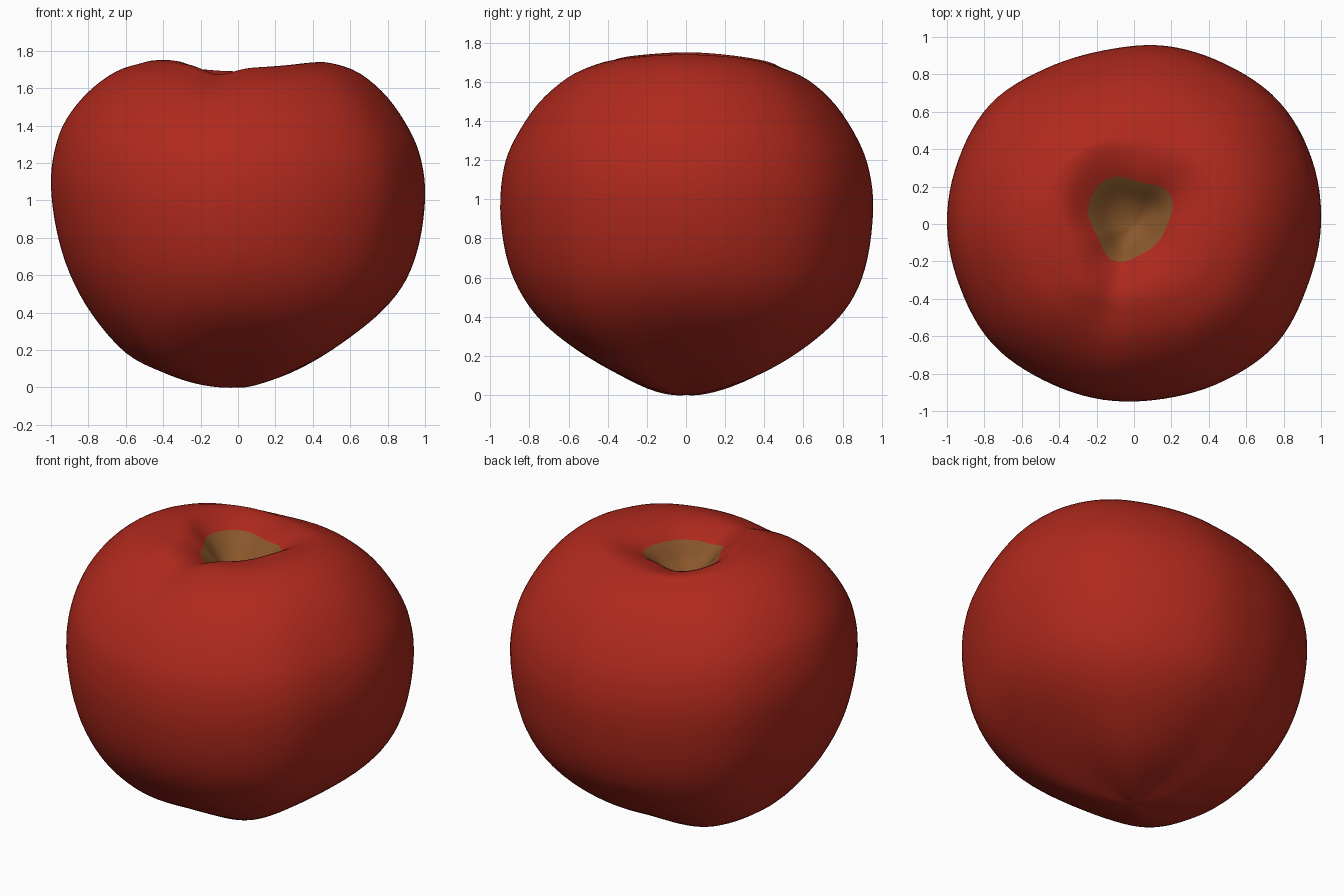
import bpy, bmesh, math

if "Cube" in bpy.data.objects:
    bpy.data.objects.remove(bpy.data.objects["Cube"])

SEG = 108      # steps around
SUB = 4        # steps between profile points

# shared radii of the profile, from the base, over the crown, into the stem pit
R = [0, .2, .4, .6, .78, .9, .97, 1, .98, .92, .8, .65, .5, .4, .3, .2, .1, 0]
# heights of the profile towards right, back, left, front
Z = [
    [0, .05, .14, .27, .42, .58, .78, 1.02, 1.21, 1.37, 1.55, 1.68, 1.735, 1.735, 1.71, 1.65, 1.54, 1.50],
    [0, .04, .11, .22, .36, .51, .70, .95, 1.14, 1.30, 1.48, 1.61, 1.67, 1.69, 1.68, 1.64, 1.54, 1.50],
    [0, .015, .08, .185, .39, .61, .84, 1.08, 1.27, 1.43, 1.58, 1.69, 1.735, 1.75, 1.74, 1.66, 1.54, 1.50],
    [0, .04, .13, .24, .38, .54, .72, .95, 1.16, 1.31, 1.49, 1.62, 1.69, 1.71, 1.69, 1.64, 1.54, 1.50],
]
# outline seen from above (every 20 degrees) and outline of the pit (every 40)
PLAN = [1, 1.012, 1.015, .985, .967, .942, .957, 1, 1, 1, .99, .992, .965, .954, .948, .967, .995, .985]
PIT = [.18, .25, .225, .28, .26, .205, .225, .17, .16]
RIM = 15       # profile index where the brown pit begins


def cr(p0, p1, p2, p3, t):
    return .5 * (2 * p1 + (p2 - p0) * t + (2 * p0 - 5 * p1 + 4 * p2 - p3) * t * t
                 + (3 * p1 - p0 - 3 * p2 + p3) * t ** 3)


def along(v, s, start_sign):
    i = min(int(s), len(v) - 2)
    before = v[i - 1] if i else start_sign * v[1]
    after = v[i + 2] if i + 2 < len(v) else start_sign * v[-2]
    return cr(before, v[i], v[i + 1], after, s - i)


def around(v, a):
    n = len(v)
    s = (a / (2 * math.pi) * n) % n
    i = int(s)
    return cr(v[i - 1], v[i % n], v[(i + 1) % n], v[(i + 2) % n], s - i)


def point(s, a):
    r = max(0, along(R, s, -1))
    c, d = math.cos(a), math.sin(a)
    z = (along(Z[0 if c > 0 else 2], s, 1) * c * c
         + along(Z[1 if d > 0 else 3], s, 1) * d * d)
    scale = around(PLAN, a)
    if s > 11:                       # blend the outline into that of the pit
        k = min(1, (s - 11) / (RIM - 11))
        k = k * k * (3 - 2 * k)
        scale += (around(PIT, a) / .2 - scale) * k
    if s < 7:                        # fuller underside between the axes
        z -= .03 * math.sin(2 * a) ** 2 * math.sin(s / 7 * math.pi)
    if 9 < s < RIM + 1:              # soft crease running to the front
        da = (a - math.radians(254) + math.pi) % (2 * math.pi) - math.pi
        z -= .04 * math.exp(-(da / .28) ** 2) * math.sin((s - 9) / (RIM - 8) * math.pi)
    return (r * scale * c, r * scale * d, z)


def material(name, col):
    m = bpy.data.materials.new(name)
    m.diffuse_color = (*col, 1)
    m.use_nodes = True
    m.node_tree.nodes["Principled BSDF"].inputs["Base Color"].default_value = m.diffuse_color
    return m


def surface(name, s0, s1, mat):
    bm = bmesh.new()
    rings = []
    for k in range(s0 * SUB, s1 * SUB + 1):
        s = k / SUB
        if s in (0, len(R) - 1):
            rings.append([bm.verts.new(point(s, 0))] * SEG)
        else:
            rings.append([bm.verts.new(point(s, 2 * math.pi * i / SEG)) for i in range(SEG)])
    for lo, hi in zip(rings, rings[1:]):
        for i in range(SEG):
            j = (i + 1) % SEG
            bm.faces.new(list(dict.fromkeys((lo[i], lo[j], hi[j], hi[i]))))
    for f in bm.faces:
        f.smooth = True
    me = bpy.data.meshes.new(name)
    bm.to_mesh(me)
    bm.free()
    me.materials.append(mat)
    ob = bpy.data.objects.new(name, me)
    bpy.context.collection.objects.link(ob)


# red flesh and the brown hollow at the stem
surface("fruit_body", 0, RIM, material("red skin", (.43, .022, .012)))
surface("stem_hollow", RIM, len(R) - 1, material("brown hollow", (.25, .095, .024)))
